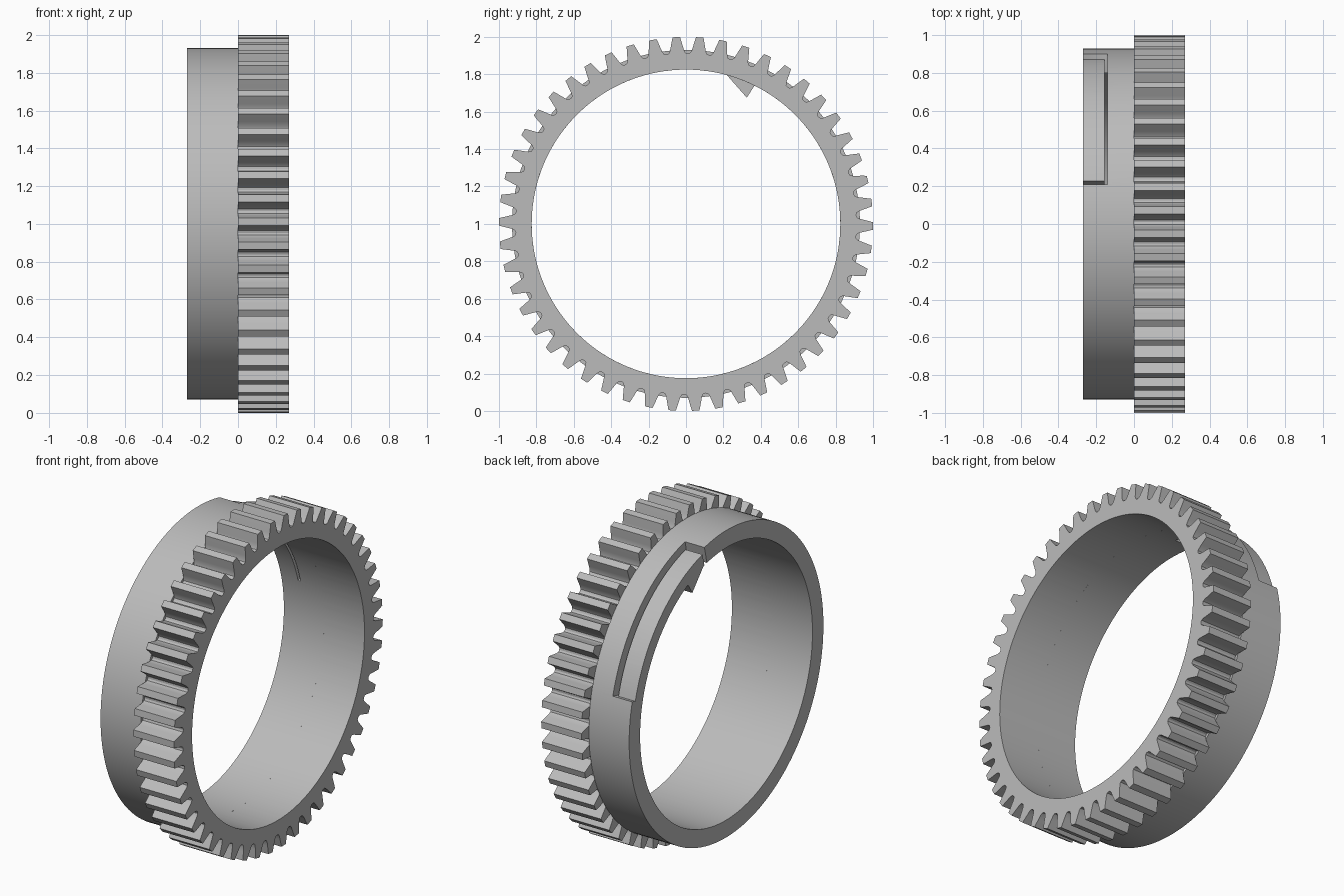
import bpy, bmesh
from math import cos, sin, pi, radians

cube = bpy.data.objects.get("Cube")
if cube:
    bpy.data.objects.remove(cube, do_unlink=True)

TEETH, WIDTH = 50, 0.27
INNER, OUTER = 0.825, 0.93
SLOT_START, TIP, SLOT_END = radians(14.6), radians(75.3), radians(77)

grey = bpy.data.materials.new("plain_grey")
grey.use_nodes = True
grey.diffuse_color = (0.5, 0.5, 0.5, 1)
grey.node_tree.nodes["Principled BSDF"].inputs["Base Color"].default_value = (0.5, 0.5, 0.5, 1)


def make_object(name, bm):
    bmesh.ops.recalc_face_normals(bm, faces=bm.faces)
    mesh = bpy.data.meshes.new(name)
    bm.to_mesh(mesh)
    bm.free()
    mesh.materials.append(grey)
    obj = bpy.data.objects.new(name, mesh)
    bpy.context.collection.objects.link(obj)
    return obj


def band(name, outline, inner, x0, x1, closed=True):
    """Hollow band about the x axis; outline lists (angle, outer radius)."""
    bm = bmesh.new()
    rows = []
    for a, r in outline:
        corners = ((x0, inner), (x0, r), (x1, r), (x1, inner))
        rows.append([bm.verts.new((x, q * cos(a), 1 + q * sin(a))) for x, q in corners])
    for i in range(len(rows) - (not closed)):
        p, q = rows[i], rows[(i + 1) % len(rows)]
        for k in range(4):
            n = (k + 1) % 4
            bm.faces.new((p[k], p[n], q[n], q[k]))
    if not closed:
        bm.faces.new(rows[0])
        bm.faces.new(rows[-1])
    return make_object(name, bm)


def arc(a0, a1, steps, r):
    return [(a0 + (a1 - a0) * i / steps, r) for i in range(steps + 1)]


def smooth(obj, angle=25):
    bpy.ops.object.select_all(action='DESELECT')
    obj.select_set(True)
    bpy.context.view_layer.objects.active = obj
    bpy.ops.object.shade_smooth_by_angle(angle=radians(angle))


# Toothed ring: half a tooth flank, mirrored and repeated
flank = [(0.020, 1.0), (0.027, 0.975), (0.034, 0.95), (0.041, 0.927), (0.050, 0.914)]
tooth = [(-a, r) for a, r in reversed(flank)] + flank + [(pi / TEETH, 0.911)]
profile = [(a - 0.011 + 2 * pi * i / TEETH, r) for i in range(TEETH) for a, r in tooth]
gear = band("toothed_ring", profile, INNER, 0, WIDTH)
smooth(gear)

# Plain collar beside the teeth
collar = band("collar", arc(0, 2 * pi, 144, OUTER)[:-1], INNER, -WIDTH, 0)

# Cut the slit, the gap at the free end and the recessed back of the spring tongue
cuts = [
    band("slit_cutter", arc(SLOT_START, SLOT_END, 30, 1.1), 0.7, -0.157, -0.14, False),
    band("gap_cutter", arc(TIP, SLOT_END, 2, 1.1), 0.7, -0.4, -0.14, False),
    band("recess_cutter", arc(SLOT_START, SLOT_END, 30, 1.1), 0.90, -0.4, -0.15, False),
]
bpy.context.view_layer.objects.active = collar
for cutter in cuts:
    cutter.hide_render = True
    mod = collar.modifiers.new("cut", 'BOOLEAN')
    mod.operation, mod.solver, mod.object = 'DIFFERENCE', 'EXACT', cutter
    bpy.ops.object.modifier_apply(modifier=mod.name)
    bpy.data.objects.remove(cutter, do_unlink=True)
smooth(collar)

# Pointed catch under the free end of the tongue
bm = bmesh.new()
catch = [(0.212, 1.803), (0.325, 1.675), (0.368, 1.742), (0.30, 1.79)]
ends = [[bm.verts.new((x, y, z)) for y, z in catch] for x in (-WIDTH, -0.157)]
for end in ends:
    bm.faces.new(end)
for i in range(4):
    j = (i + 1) % 4
    bm.faces.new((ends[0][i], ends[0][j], ends[1][j], ends[1][i]))
make_object("tongue_catch", bm)
